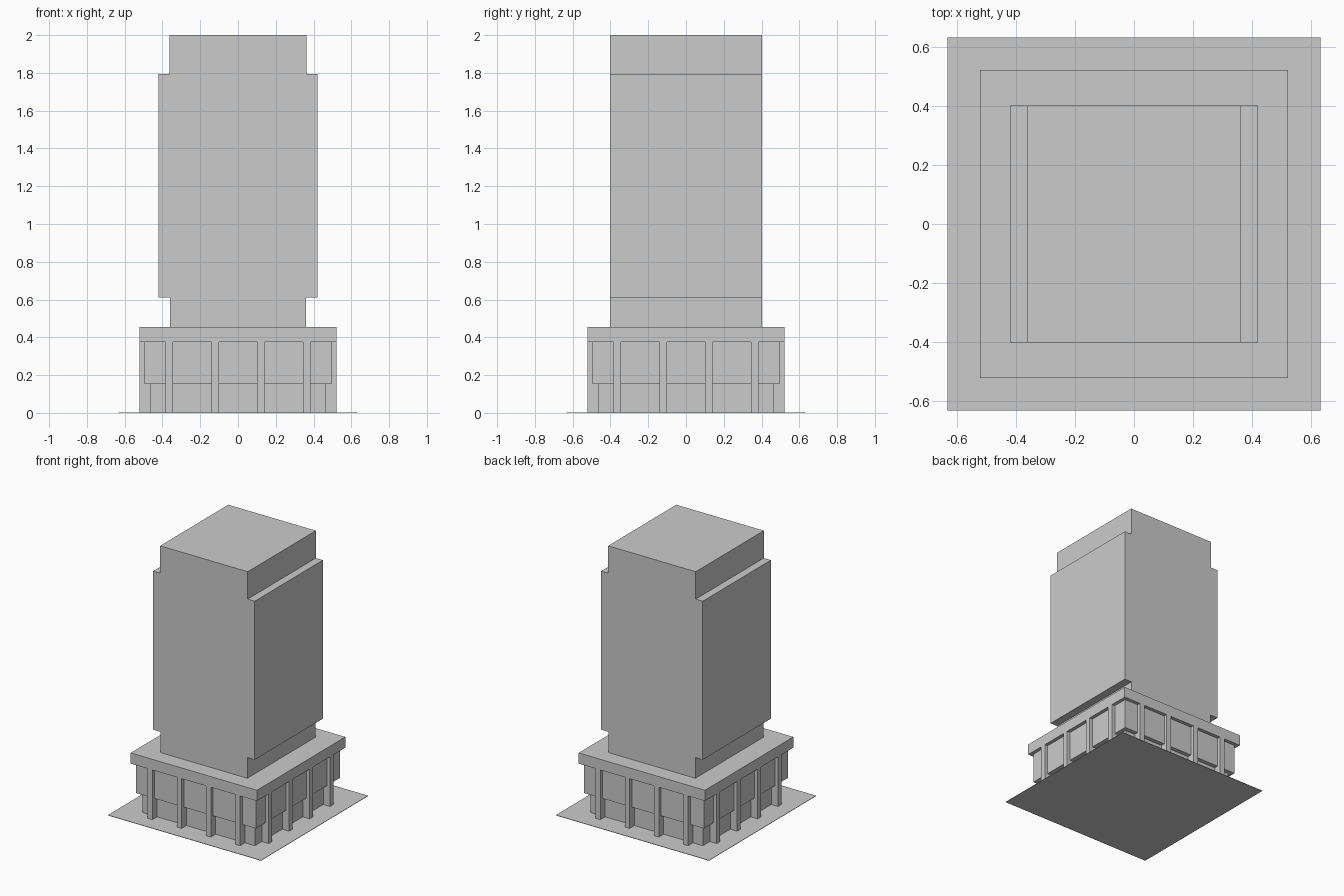
import bpy, bmesh
from mathutils import Matrix

if "Cube" in bpy.data.objects:
    bpy.data.objects.remove(bpy.data.objects["Cube"])


def box(bm, x0, x1, y0, y1, z0, z1):
    m = Matrix.Translation(((x0 + x1) / 2, (y0 + y1) / 2, (z0 + z1) / 2)) \
        @ Matrix.Diagonal((x1 - x0, y1 - y0, z1 - z0, 1))
    return bmesh.ops.create_cube(bm, size=1, matrix=m)["verts"]


def finish(bm, name):
    bmesh.ops.recalc_face_normals(bm, faces=bm.faces)
    me = bpy.data.meshes.new(name)
    bm.to_mesh(me)
    bm.free()
    ob = bpy.data.objects.new(name, me)
    bpy.context.collection.objects.link(ob)
    return ob


def square_block(name, half, z0, z1):
    bm = bmesh.new()
    box(bm, -half, half, -half, half, z0, z1)
    finish(bm, name)


# Plot and stepped podium
square_block("ground_plate", 0.633, 0.0, 0.003)
square_block("podium_lower_wall", 0.465, 0.003, 0.152)
square_block("podium_upper_wall", 0.496, 0.152, 0.375)
square_block("podium_roof_slab", 0.522, 0.375, 0.455)

# Four columns on each of the four podium sides
bm = bmesh.new()
for turn in range(4):
    for cx in (-0.363, -0.121, 0.121, 0.363):
        verts = box(bm, cx - 0.02, cx + 0.02, -0.522, -0.465, 0.003, 0.375)
        bmesh.ops.rotate(bm, verts=verts,
                         matrix=Matrix.Rotation(turn * 1.5707963, 3, "Z"))
finish(bm, "podium_columns")

# Tower: front outline with projecting sides, extruded front to back
half_outline = [(0.359, 0.455), (0.359, 0.61), (0.42, 0.61),
                (0.42, 1.795), (0.362, 1.795), (0.362, 2.0)]
outline = half_outline + [(-x, z) for x, z in reversed(half_outline)]
bm = bmesh.new()
face = bm.faces.new([bm.verts.new((x, -0.402, z)) for x, z in outline])
ext = bmesh.ops.extrude_face_region(bm, geom=[face], use_keep_orig=True)
moved = [g for g in ext["geom"] if isinstance(g, bmesh.types.BMVert)]
bmesh.ops.translate(bm, verts=moved, vec=(0, 0.804, 0))
finish(bm, "tower")
